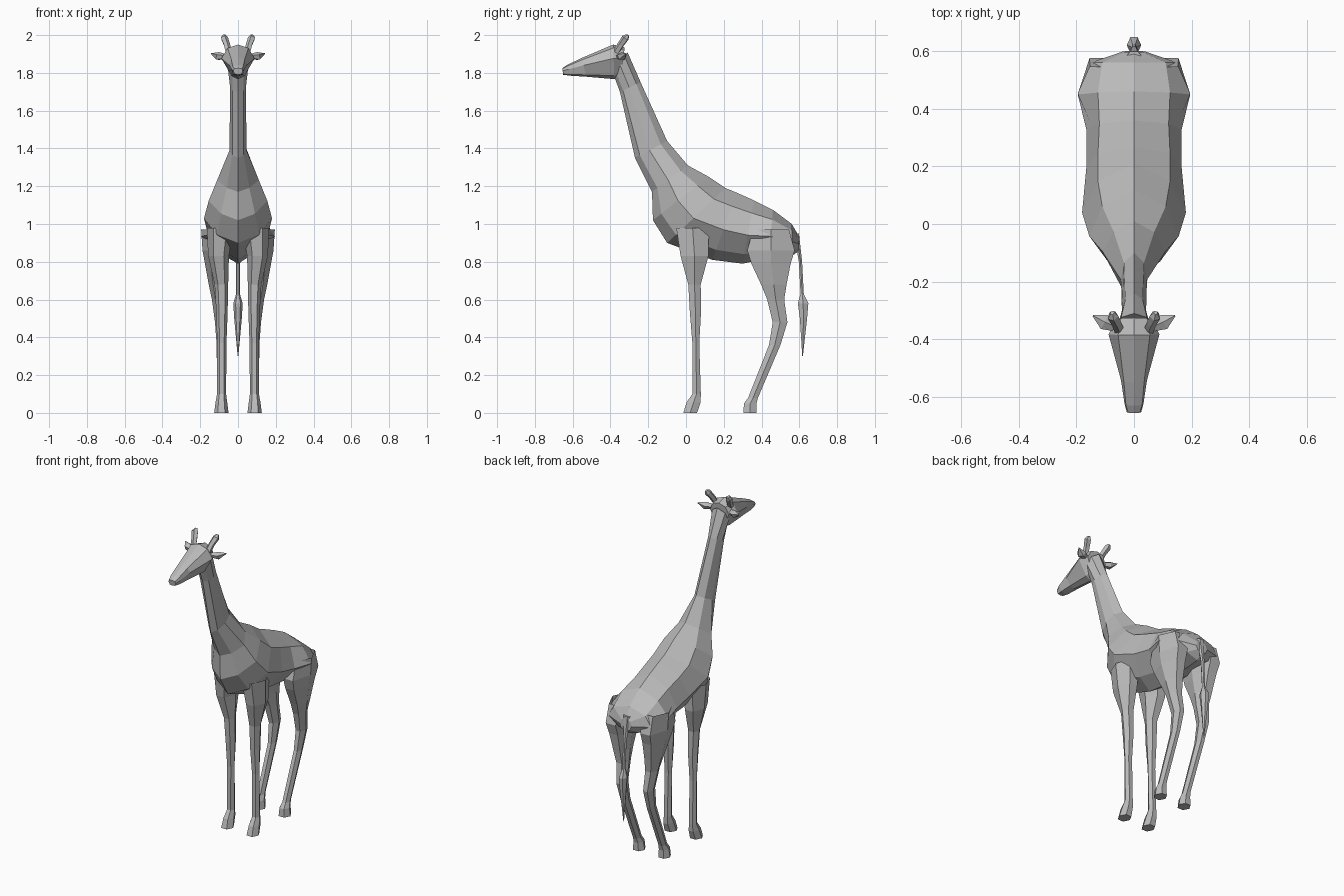
import bpy, bmesh, math
from mathutils import Vector

grey = bpy.data.materials.new("warm_grey")
grey.diffuse_color = (0.5, 0.5, 0.5, 1)


def loft(name, rings, cap_start=True, cap_end=True, mirror=False):
    """Skin a list of equal-length point rings into one flat-shaded object."""
    bm = bmesh.new()
    rows = [[bm.verts.new(p) for p in ring] for ring in rings]
    n = len(rows[0])
    for a, b in zip(rows, rows[1:]):
        for i in range(n):
            j = (i + 1) % n
            bm.faces.new((a[i], a[j], b[j], b[i]))
    if cap_start:
        bm.faces.new(rows[0])
    if cap_end:
        bm.faces.new(rows[-1])
    bmesh.ops.recalc_face_normals(bm, faces=bm.faces)
    mesh = bpy.data.meshes.new(name)
    bm.to_mesh(mesh)
    bm.free()
    mesh.materials.append(grey)
    obj = bpy.data.objects.new(name, mesh)
    bpy.context.collection.objects.link(obj)
    if mirror:
        mod = obj.modifiers.new("mirror", 'MIRROR')
        mod.use_mirror_merge = False
    return obj


def section(ty, tz, by, bz, widths, ts=(0.2, 0.55, 0.85)):
    """Symmetric cross-section between a top and a bottom point."""
    top, bottom = Vector((0, ty, tz)), Vector((0, by, bz))
    right = [top.lerp(bottom, t) + Vector((w, 0, 0)) for t, w in zip(ts, widths)]
    left = [Vector((-p.x, p.y, p.z)) for p in reversed(right)]
    return [top] + right + [bottom] + left


def oval(x, y, z, rx, ry, n=6):
    """Horizontal oval ring."""
    return [Vector((x + rx * math.cos(2 * math.pi * i / n),
                    y + ry * math.sin(2 * math.pi * i / n), z)) for i in range(n)]


def spike(name, points, radii, n=5, flat=1.0):
    """Mirrored tapered horn or ear along a path."""
    axis = (Vector(points[-1]) - Vector(points[0])).normalized()
    u = axis.cross(Vector((0, 1, 0))).normalized()
    v = axis.cross(u)
    rings = []
    for p, r in zip(points, radii):
        rings.append([Vector(p) + u * r * flat * math.cos(2 * math.pi * i / n)
                      + v * r * math.sin(2 * math.pi * i / n) for i in range(n)])
    return loft(name, rings, mirror=True)


# Neck and torso, from the skull to the rump
torso = [
    (-0.31, 1.91, -0.38, 1.78, (0.045, 0.055, 0.03)),
    (-0.24, 1.75, -0.35, 1.70, (0.030, 0.042, 0.03)),
    (-0.10, 1.44, -0.27, 1.35, (0.035, 0.045, 0.03)),
    (0.01, 1.31, -0.18, 1.17, (0.070, 0.110, 0.06)),
    (0.12, 1.25, -0.175, 1.02, (0.110, 0.155, 0.09)),
    (0.21, 1.19, -0.10, 0.90, (0.125, 0.180, 0.11)),
    (0.27, 1.165, 0.14, 0.81, (0.125, 0.165, 0.09)),
    (0.36, 1.125, 0.30, 0.79, (0.120, 0.165, 0.08)),
    (0.46, 1.075, 0.44, 0.82, (0.125, 0.195, 0.12)),
    (0.56, 1.00, 0.56, 0.83, (0.110, 0.150, 0.08)),
    (0.595, 0.94, 0.60, 0.86, (0.030, 0.040, 0.03)),
]
loft("neck_and_torso", [section(*r) for r in torso])

# Wedge-shaped head
head = [
    (-0.655, 1.825, -0.65, 1.79, (0.020, 0.025, 0.018)),
    (-0.63, 1.842, -0.61, 1.785, (0.028, 0.033, 0.025)),
    (-0.55, 1.88, -0.53, 1.78, (0.035, 0.045, 0.028)),
    (-0.385, 1.95, -0.38, 1.767, (0.055, 0.088, 0.035)),
    (-0.325, 1.935, -0.34, 1.79, (0.045, 0.065, 0.030)),
]
loft("head", [section(*r, ts=(0.1, 0.4, 0.9)) for r in head])

# Horns and ears
spike("horns", [(0.05, -0.37, 1.91), (0.06, -0.345, 1.95), (0.073, -0.32, 1.985),
                (0.075, -0.308, 2.0)], (0.018, 0.018, 0.02, 0.008))
spike("ears", [(0.055, -0.36, 1.885), (0.105, -0.34, 1.888), (0.142, -0.318, 1.902)],
      (0.015, 0.028, 0.003), flat=0.8)

# Front legs with hooves
front_leg = [
    (0.095, 0.035, 0.98, 0.070, 0.100), (0.103, 0.045, 0.83, 0.055, 0.085),
    (0.088, 0.045, 0.68, 0.036, 0.038), (0.085, 0.050, 0.53, 0.030, 0.034),
    (0.086, 0.052, 0.37, 0.025, 0.021), (0.087, 0.056, 0.10, 0.024, 0.026),
    (0.088, 0.040, 0.055, 0.031, 0.043), (0.088, 0.022, 0.0, 0.038, 0.042),
]
loft("front_legs", [oval(*r) for r in front_leg], cap_start=False, mirror=True)

# Hind legs with thighs, hocks and hooves
hind_leg = [
    (0.110, 0.45, 0.97, 0.085, 0.110), (0.120, 0.45, 0.86, 0.068, 0.145),
    (0.115, 0.45, 0.79, 0.060, 0.120), (0.108, 0.465, 0.68, 0.047, 0.078),
    (0.100, 0.475, 0.60, 0.038, 0.052), (0.093, 0.498, 0.48, 0.029, 0.045),
    (0.090, 0.470, 0.36, 0.023, 0.035), (0.088, 0.355, 0.08, 0.023, 0.030),
    (0.088, 0.340, 0.05, 0.031, 0.038), (0.088, 0.338, 0.0, 0.038, 0.040),
]
loft("hind_legs", [oval(*r) for r in hind_leg], cap_start=False, mirror=True)

# Tail with hair tuft
tail = [
    (0, 0.585, 0.95, 0.025, 0.015), (0, 0.606, 0.80, 0.012, 0.010),
    (0, 0.615, 0.63, 0.010, 0.010), (0, 0.620, 0.58, 0.025, 0.032),
    (0, 0.622, 0.50, 0.020, 0.022), (0, 0.617, 0.30, 0.002, 0.002),
]
loft("tail", [oval(*r) for r in tail])
